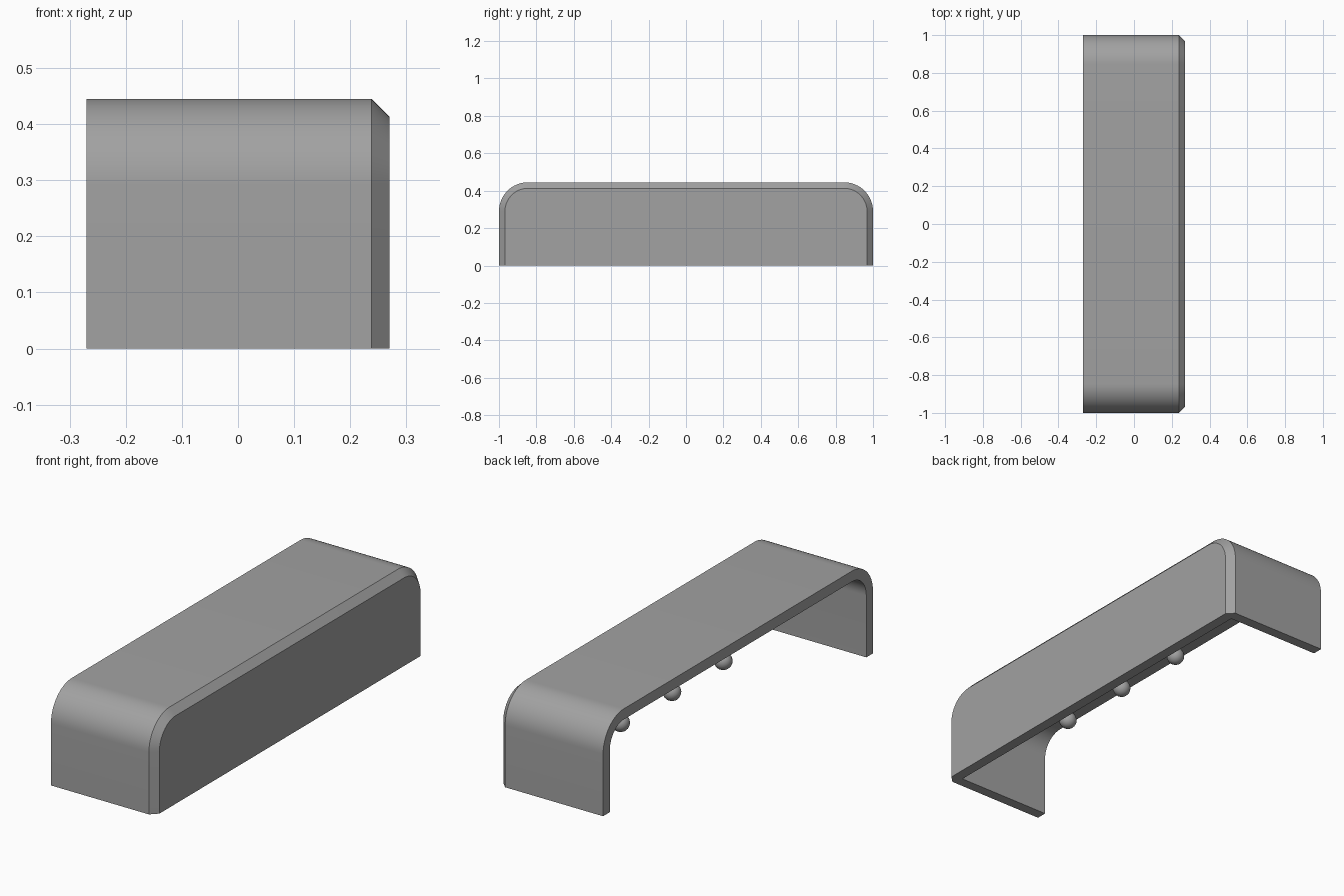
import bpy, bmesh, math

if "Cube" in bpy.data.objects:
    bpy.data.objects.remove(bpy.data.objects["Cube"])

HALF_Y, HEIGHT, RADIUS = 1.0, 0.445, 0.155
BACK, FRONT = -0.27, 0.27
WALL, CHAMFER = 0.05, 0.032
STEPS = 16

grey = bpy.data.materials.new("grey")
grey.diffuse_color = (0.36, 0.36, 0.36, 1)
grey.use_nodes = True
grey.node_tree.nodes["Principled BSDF"].inputs["Base Color"].default_value = grey.diffuse_color


def arch(x, inset):
    """Open arch with rounded shoulders, offset inwards."""
    r, cy, cz = RADIUS - inset, HALF_Y - RADIUS, HEIGHT - RADIUS
    half = [(HALF_Y - inset, 0.0)]
    for i in range(STEPS + 1):
        a = math.pi / 2 * i / STEPS
        half.append((cy + r * math.cos(a), cz + r * math.sin(a)))
    return [(x, y, z) for y, z in half] + [(x, -y, z) for y, z in reversed(half)]


def finish(bm, name, angle):
    bmesh.ops.recalc_face_normals(bm, faces=bm.faces)
    mesh = bpy.data.meshes.new(name)
    bm.to_mesh(mesh)
    bm.free()
    ob = bpy.data.objects.new(name, mesh)
    bpy.context.collection.objects.link(ob)
    mesh.materials.append(grey)
    bpy.ops.object.select_all(action='DESELECT')
    bpy.context.view_layer.objects.active = ob
    ob.select_set(True)
    bpy.ops.object.shade_smooth_by_angle(angle=math.radians(angle))
    return ob


# Cover: hollow shell, open at the back and underneath
bm = bmesh.new()
rings = [[bm.verts.new(p) for p in arch(x, d)] for x, d in (
    (BACK, 0), (FRONT - CHAMFER, 0), (FRONT, CHAMFER),
    (FRONT - WALL, WALL), (BACK, WALL))]
for k in (0, 1, 3, 4):
    a, b = rings[k], rings[(k + 1) % 5]
    for i in range(len(a) - 1):
        bm.faces.new((a[i], a[i + 1], b[i + 1], b[i]))
bm.faces.new(rings[2])                       # front panel, outside
bm.faces.new(rings[3])                       # front panel, inside
for end in (0, -1):                          # bottom rims of the two sides
    bm.faces.new([r[end] for r in rings])
bm.faces.new((rings[2][0], rings[2][-1], rings[3][-1], rings[3][0]))
finish(bm, "cover", 30)


# Hanging bulbs: turned profile of stem, collar and round tip
def bulb(name, x, y):
    top, zc, r = HEIGHT - WALL + 0.005, 0.11, 0.04
    prof = [(0, top), (0.018, top), (0.018, 0.17)]
    for i in range(9):
        a = math.radians(60 - 150 * i / 8)
        prof.append((r * math.cos(a) if i < 8 else 0, zc + r * math.sin(a)))
    bm = bmesh.new()
    vs = [bm.verts.new((x + q, y, z)) for q, z in prof]
    edges = [bm.edges.new(p) for p in zip(vs, vs[1:])]
    bmesh.ops.spin(bm, geom=vs + edges, cent=(x, y, 0), axis=(0, 0, 1),
                   angle=2 * math.pi, steps=24)
    bmesh.ops.remove_doubles(bm, verts=bm.verts, dist=1e-4)
    finish(bm, name, 35)


for label, y in (("left", -0.38), ("middle", 0.0), ("right", 0.38)):
    bulb("bulb_" + label, 0.073, y)
